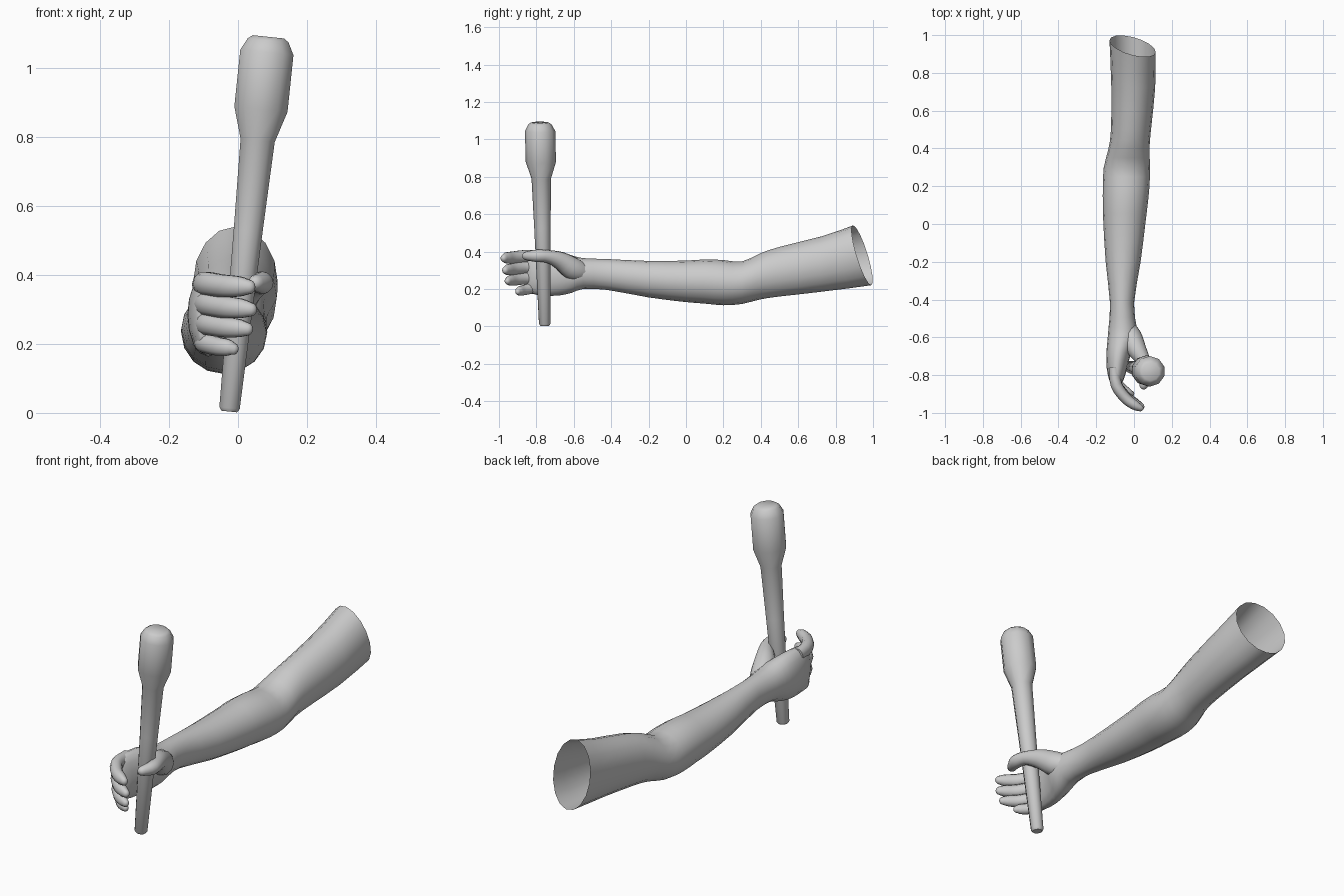
import bpy, bmesh, math
from mathutils import Vector

if "Cube" in bpy.data.objects:
    bpy.data.objects.remove(bpy.data.objects["Cube"])

grey = bpy.data.materials.new("grey")
grey.diffuse_color = (0.6, 0.6, 0.6, 1)
grey.use_nodes = True
grey.node_tree.nodes["Principled BSDF"].inputs["Base Color"].default_value = grey.diffuse_color


def finish(name, bm, angle):
    bmesh.ops.recalc_face_normals(bm, faces=bm.faces[:])
    mesh = bpy.data.meshes.new(name)
    bm.to_mesh(mesh)
    bm.free()
    mesh.materials.append(grey)
    ob = bpy.data.objects.new(name, mesh)
    bpy.context.collection.objects.link(ob)
    bpy.ops.object.select_all(action='DESELECT')
    ob.select_set(True)
    bpy.context.view_layer.objects.active = ob
    bpy.ops.object.shade_smooth_by_angle(angle=math.radians(angle))
    return ob


def loft(name, rings, cap_start=True, cap_end=True, angle=60):
    """Skin a list of vertex rings with quads."""
    bm = bmesh.new()
    loops = [[bm.verts.new(p) for p in ring] for ring in rings]
    n = len(loops[0])
    for a, b in zip(loops, loops[1:]):
        for i in range(n):
            j = (i + 1) % n
            bm.faces.new((a[i], a[j], b[j], b[i]))
    if cap_start:
        bm.faces.new(loops[0])
    if cap_end:
        bm.faces.new(loops[-1])
    return finish(name, bm, angle)


def spline(pts, steps):
    """Catmull-Rom interpolation of tuples of any length."""
    out = []
    for i in range(len(pts) - 1):
        quad = [pts[max(i - 1, 0)], pts[i], pts[i + 1], pts[min(i + 2, len(pts) - 1)]]
        for s in range(steps):
            t = s / steps
            out.append(tuple(0.5 * (2 * b + (c - a) * t + (2 * a - 5 * b + 4 * c - d) * t * t
                                    + (3 * b - a - 3 * c + d) * t ** 3)
                             for a, b, c, d in zip(*quad)))
    return out + [tuple(pts[-1])]


def tube(name, path, sides=10, steps=3, flat=1.0):
    """Round-ended limb along (x, y, z, radius) points."""
    pts = spline(path, steps)
    pos = [Vector(p[:3]) for p in pts]
    rings = []

    def ring(c, d, r):
        side = d.cross(Vector((0, 0, 1))).normalized()
        up = side.cross(d).normalized()
        rings.append([c + side * (r * flat * math.cos(2 * math.pi * k / sides))
                      + up * (r * math.sin(2 * math.pi * k / sides)) for k in range(sides)])

    for i, (c, p) in enumerate(zip(pos, pts)):
        d = (pos[min(i + 1, len(pos) - 1)] - pos[max(i - 1, 0)]).normalized()
        ring(c, d, p[3])
    for a in (35, 60, 80):
        a = math.radians(a)
        ring(pos[-1] + d * (pts[-1][3] * math.sin(a)), d, pts[-1][3] * math.cos(a))
    return loft(name, rings)


# Arm and palm: y, x min, x max, z min, z max
sections = [
    (-0.850, -0.115, -0.075, 0.20, 0.385),
    (-0.825, -0.132, -0.055, 0.175, 0.40),
    (-0.76, -0.145, -0.035, 0.165, 0.405),
    (-0.68, -0.146, -0.015, 0.165, 0.40),
    (-0.61, -0.140, 0.015, 0.180, 0.38),
    (-0.55, -0.135, 0.015, 0.200, 0.365),
    (-0.42, -0.127, 0.000, 0.195, 0.36),
    (-0.20, -0.150, 0.035, 0.155, 0.35),
    (0.00, -0.162, 0.060, 0.130, 0.352),
    (0.10, -0.165, 0.072, 0.122, 0.358),
    (0.20, -0.165, 0.082, 0.113, 0.355),
    (0.30, -0.160, 0.085, 0.120, 0.347),
    (0.40, -0.135, 0.082, 0.145, 0.392),
    (0.50, -0.122, 0.090, 0.160, 0.425),
    (0.72, -0.120, 0.112, 0.185, 0.48),
    (0.94, -0.130, 0.115, 0.220, 0.54),
]
SIDES = 16
rings = []
for y, x0, x1, z0, z1 in spline(sections, 2):
    ring = []
    for k in range(SIDES):
        a = 2 * math.pi * k / SIDES
        x = (x0 + x1) / 2 + (x1 - x0) / 2 * math.cos(a)
        z = (z0 + z1) / 2 + (z1 - z0) / 2 * math.sin(a)
        # the open upper end is cut on a slant
        w = min(max((y - 0.72) / 0.22, 0), 1)
        ring.append((x, y - w * (0.25 * x + 0.3 * (z - 0.38)), z))
    rings.append(ring)
loft("arm", rings, cap_end=False)

# Curled fingers: name, base z, tip z, tip x, tip y, radius
for name, zb, zt, tx, ty, r in [
    ("index_finger", 0.372, 0.365, 0.040, -0.980, 0.034),
    ("middle_finger", 0.315, 0.300, 0.045, -0.972, 0.033),
    ("ring_finger", 0.257, 0.243, 0.035, -0.960, 0.031),
    ("little_finger", 0.203, 0.186, -0.005, -0.905, 0.028),
]:
    bx, by = -0.105, -0.76
    dx, dy = tx - bx, ty - by
    dz = zt - zb
    tube(name, [
        (bx, by, zb, r),
        (bx + 0.08 * dx, by + 0.42 * dy, zb + 0.2 * dz + 0.004, r * 1.05),
        (bx + 0.42 * dx, by + 0.74 * dy, zb + 0.55 * dz, r),
        (bx + 0.74 * dx, by + 0.90 * dy, zb + 0.8 * dz, r * 0.9),
        (tx - 0.012, ty + 0.008, zt, r * 0.68),
    ], flat=0.85)

# Thumb wrapping the grip
tube("thumb", [
    (-0.050, -0.53, 0.285, 0.045),
    (-0.020, -0.60, 0.305, 0.062),
    (0.018, -0.67, 0.350, 0.050),
    (0.058, -0.74, 0.374, 0.034),
    (0.070, -0.80, 0.377, 0.033),
    (0.052, -0.852, 0.377, 0.024),
], sides=12)

# Club: height, radius, around a slightly leaning axis
club = [(0.004, 0.024), (0.014, 0.031), (0.53, 0.044), (0.79, 0.052), (0.88, 0.081),
        (1.045, 0.081), (1.08, 0.062), (1.09, 0.048)]
rings = []
for z, r in club:
    rings.append([(-0.026 + 0.105 * z + r * math.cos(math.pi * (k + 0.5) / 5),
                   -0.755 - 0.024 * z + r * math.sin(math.pi * (k + 0.5) / 5),
                   z - 0.105 * r * math.cos(math.pi * (k + 0.5) / 5)) for k in range(10)])
rings[0] = [(x, y, max(z, 0.0)) for x, y, z in rings[0]]
loft("club", rings, angle=50)
